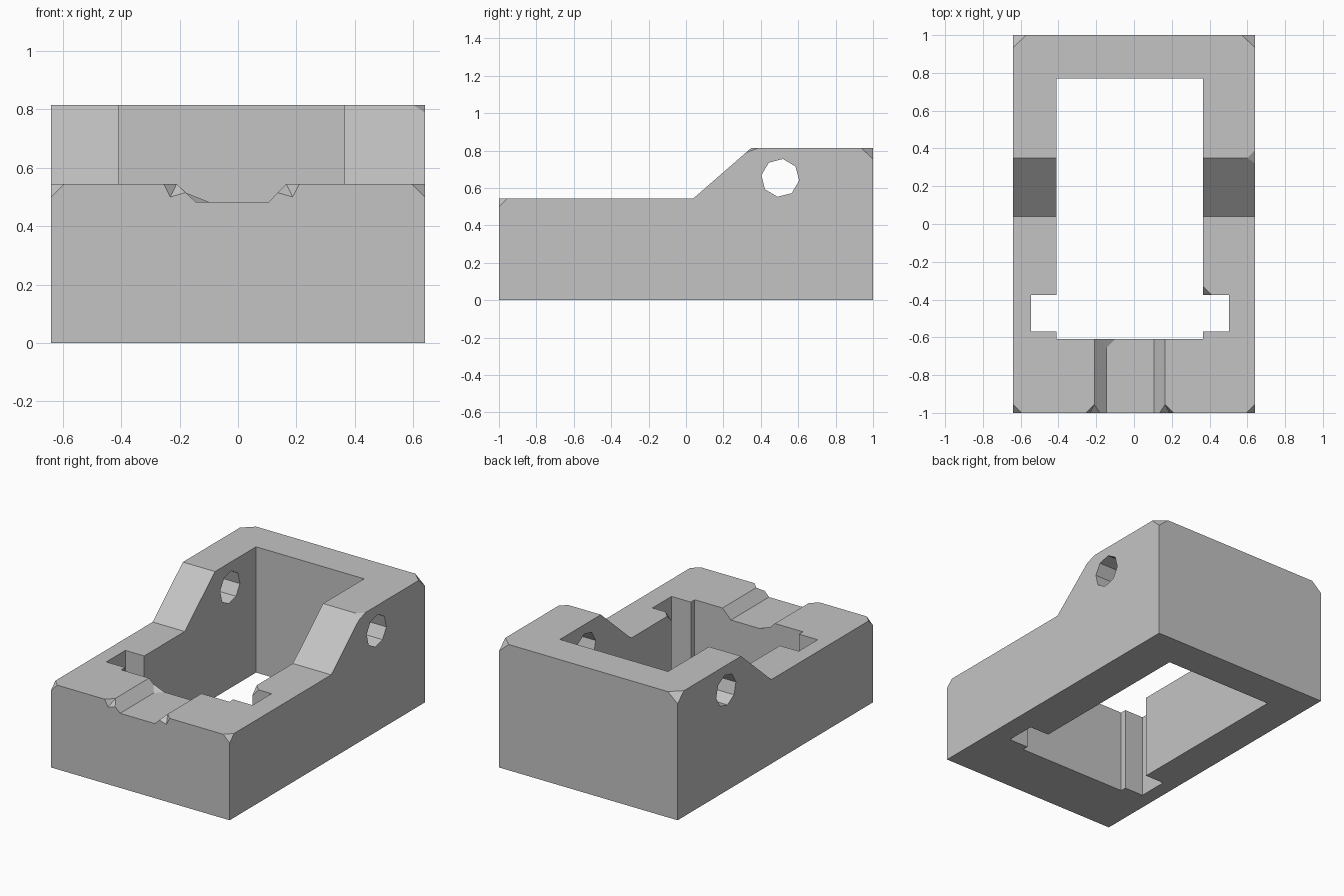
import bpy
import bmesh
import math
from mathutils import Vector

if "Cube" in bpy.data.objects:
    bpy.data.objects.remove(bpy.data.objects["Cube"], do_unlink=True)

grey = bpy.data.materials.new("plain grey")
grey.use_nodes = True
grey.diffuse_color = (0.55, 0.55, 0.55, 1)
grey.node_tree.nodes["Principled BSDF"].inputs["Base Color"].default_value = grey.diffuse_color


def add_object(name, bm):
    bmesh.ops.recalc_face_normals(bm, faces=bm.faces)
    mesh = bpy.data.meshes.new(name)
    bm.to_mesh(mesh)
    bm.free()
    mesh.materials.append(grey)
    obj = bpy.data.objects.new(name, mesh)
    bpy.context.collection.objects.link(obj)
    return obj


def prism(name, points, direction):
    bm = bmesh.new()
    face = bm.faces.new([bm.verts.new(p) for p in points])
    result = bmesh.ops.extrude_face_region(bm, geom=[face])
    moved = [v for v in result["geom"] if isinstance(v, bmesh.types.BMVert)]
    bmesh.ops.translate(bm, verts=moved, vec=direction)
    return add_object(name, bm)


def hull(name, points):
    bm = bmesh.new()
    for p in points:
        bm.verts.new(p)
    bmesh.ops.convex_hull(bm, input=bm.verts)
    return add_object(name, bm)


def box(name, x0, x1, y0, y1):
    corners = [(x0, y0, -0.5), (x1, y0, -0.5), (x1, y1, -0.5), (x0, y1, -0.5)]
    return prism(name, corners, (0, 0, 2))


def combine(tool, operation="DIFFERENCE"):
    tool.hide_render = True
    mod = body.modifiers.new(tool.name, "BOOLEAN")
    mod.operation = operation
    mod.solver = "EXACT"
    mod.object = tool
    bpy.context.view_layer.objects.active = body
    bpy.ops.object.modifier_apply(modifier=mod.name)
    bpy.data.objects.remove(tool, do_unlink=True)


def clip_corner(corner, *legs):
    # Tetrahedron whose large face passes through the ends of the three legs
    corner, legs = Vector(corner), [Vector(leg) for leg in legs]
    apex = corner - 0.2 * sum(legs, Vector())
    combine(hull("corner_cutter", [apex] + [apex + 1.6 * leg for leg in legs]))


# Stepped body
LOW, HIGH, SIDE = 0.545, 0.815, 0.64
outline = [(-1, 0), (1, 0), (1, HIGH), (0.35, HIGH), (0.04, LOW), (-1, LOW)]
body = prism("stepped_block", [(-SIDE, y, z) for y, z in outline], (2 * SIDE, 0, 0))

# Through pocket with a slot on each side
combine(box("pocket_cutter", -0.41, 0.365, -0.61, 0.77))
combine(box("slot_cutter", -0.545, 0.503, -0.57, -0.375))

# Shallow channel across the front wall
channel = [(-0.226, 0.56), (-0.145, 0.483), (0.105, 0.483), (0.18, 0.56)]
combine(prism("channel_cutter", [(x, -1.1, z) for x, z in channel], (0, 0.6, 0)))

# Eight-sided cross hole
ring = [math.radians(45 * i - 8) for i in range(8)]
combine(prism("hole_cutter", [(-1, 0.504 + 0.102 * math.cos(a), 0.654 + 0.102 * math.sin(a))
                              for a in ring], (2, 0, 0)))

# Clipped outer corners
for s in (-1, 1):
    clip_corner((s * SIDE, 1, HIGH), (-s * 0.07, 0, 0), (0, -0.065, 0), (0, 0, -0.06))
    clip_corner((s * SIDE, -1, LOW), (-s * 0.045, 0, 0), (0, 0.045, 0), (0, 0, -0.045))
clip_corner((SIDE, 0.35, HIGH), (-0.04, 0, 0), (0, 0.04, 0), (0, -0.03, -0.026))
clip_corner((0.365, -0.375, LOW), (0.045, 0, 0), (0, 0.045, 0), (0, 0, -0.05))

# Notches where the channel meets the front face
for s, x in ((-1, -0.21), (1, 0.165)):
    rim = [(x + s * 0.045, LOW), (x + s * 0.022, 0.5), (x - s * 0.03, 0.515)]
    points = [(px, y, pz) for px, pz in rim for y in (-1, -1.02)]
    points += [(x, -0.955, LOW), (x, -0.955, 0.56), (x, -1.02, 0.56)]
    combine(hull("notch_cutter", points))

# Small web in the inner end of the channel
combine(hull("channel_web", [(-0.1, -0.61, 0.483), (-0.145, -0.655, 0.483), (-0.18, -0.61, 0.515),
                             (-0.16, -0.61, 0.46)]), "UNION")
